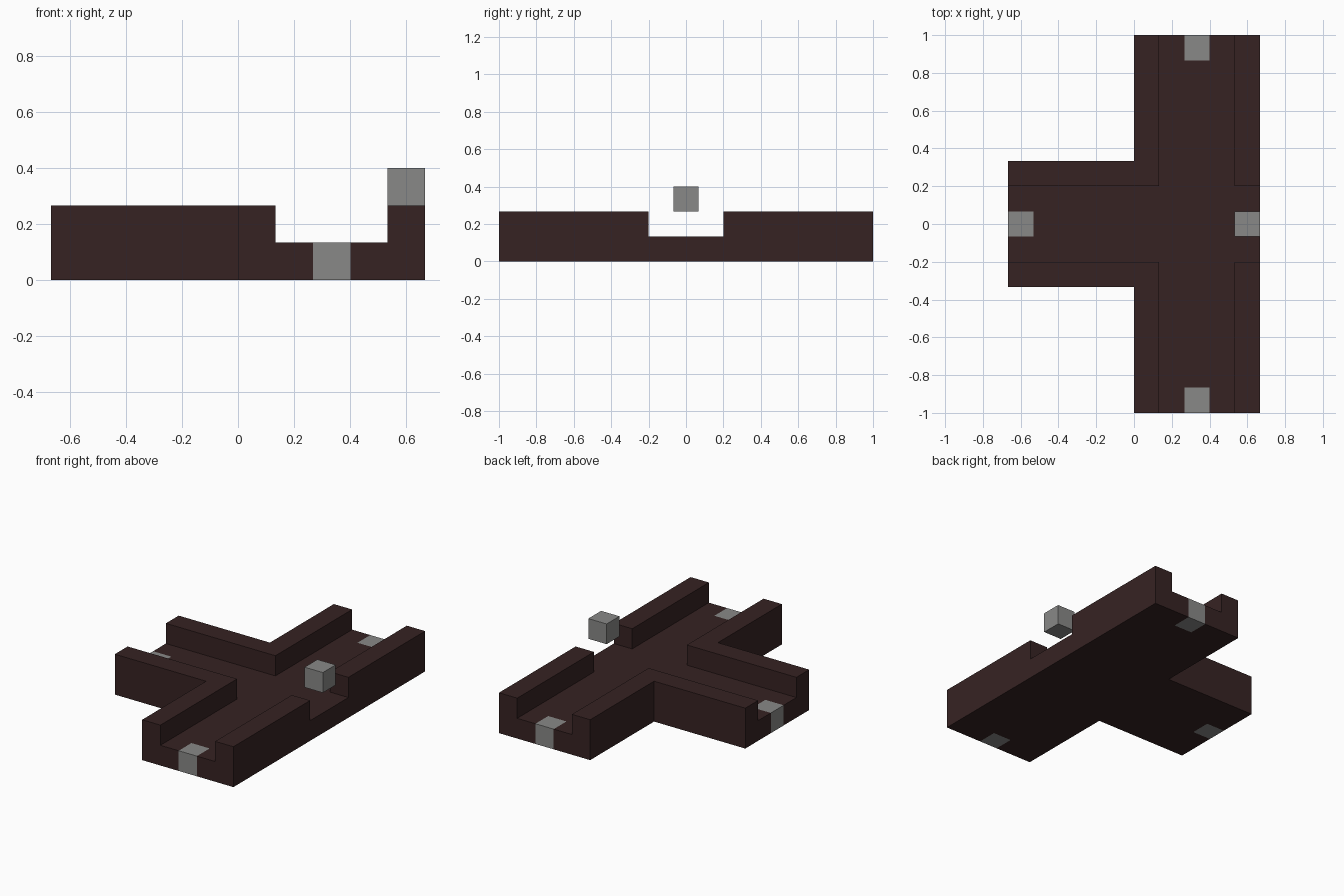
import bpy
import bmesh

UNIT = 1 / 15  # the whole piece sits on a regular grid

cube = bpy.data.objects.get("Cube")
if cube:
    bpy.data.objects.remove(cube, do_unlink=True)


def make_material(name, rgb):
    mat = bpy.data.materials.new(name)
    mat.use_nodes = True
    color = (*rgb, 1)
    mat.diffuse_color = color
    bsdf = next(n for n in mat.node_tree.nodes if n.type == "BSDF_PRINCIPLED")
    bsdf.inputs["Base Color"].default_value = color
    return mat


def prism(name, outline, bottom, top, mat):
    """Extrude a plan outline, given in grid units, between two heights."""
    bm = bmesh.new()
    verts = [bm.verts.new((x * UNIT, y * UNIT, bottom * UNIT)) for x, y in outline]
    face = bm.faces.new(verts)
    new = bmesh.ops.extrude_face_region(bm, geom=[face])["geom"]
    raised = [v for v in new if isinstance(v, bmesh.types.BMVert)]
    bmesh.ops.translate(bm, verts=raised, vec=(0, 0, (top - bottom) * UNIT))
    bmesh.ops.recalc_face_normals(bm, faces=bm.faces)
    mesh = bpy.data.meshes.new(name)
    bm.to_mesh(mesh)
    bm.free()
    mesh.materials.append(mat)
    obj = bpy.data.objects.new(name, mesh)
    bpy.context.collection.objects.link(obj)
    return obj


def mirrored(outline):
    return [(x, -y) for x, y in reversed(outline)]


def square(x, y):
    return [(x - 1, y - 1), (x + 1, y - 1), (x + 1, y + 1), (x - 1, y + 1)]


brown = make_material("dark brown", (0.037, 0.0165, 0.0165))
gray = make_material("mid gray", (0.25, 0.25, 0.245))

# T-shaped floor with a square notch in each open end
half = [(10, 15), (6, 15), (6, 13), (4, 13), (4, 15), (0, 15),
        (0, 5), (-10, 5), (-10, 1), (-8, 1)]
prism("floor", half + mirrored(half), 0, 2, brown)

# Walls: an L-shaped corner and a straight outer wall on each side
corner = [(0, 15), (2, 15), (2, 3), (-10, 3), (-10, 5), (0, 5)]
outer = [(8, 3), (10, 3), (10, 15), (8, 15)]
for name, outline in (("corner_wall", corner), ("outer_wall", outer)):
    prism(name + "_back", outline, 2, 4, brown)
    prism(name + "_front", mirrored(outline), 2, 4, brown)

# Connector blocks fill the notches; one floats above the side opening
prism("connector_back", square(5, 14), 0, 2, gray)
prism("connector_front", square(5, -14), 0, 2, gray)
prism("connector_branch", square(-9, 0), 0, 2, gray)
prism("connector_floating", square(9, 0), 4, 6, gray)
